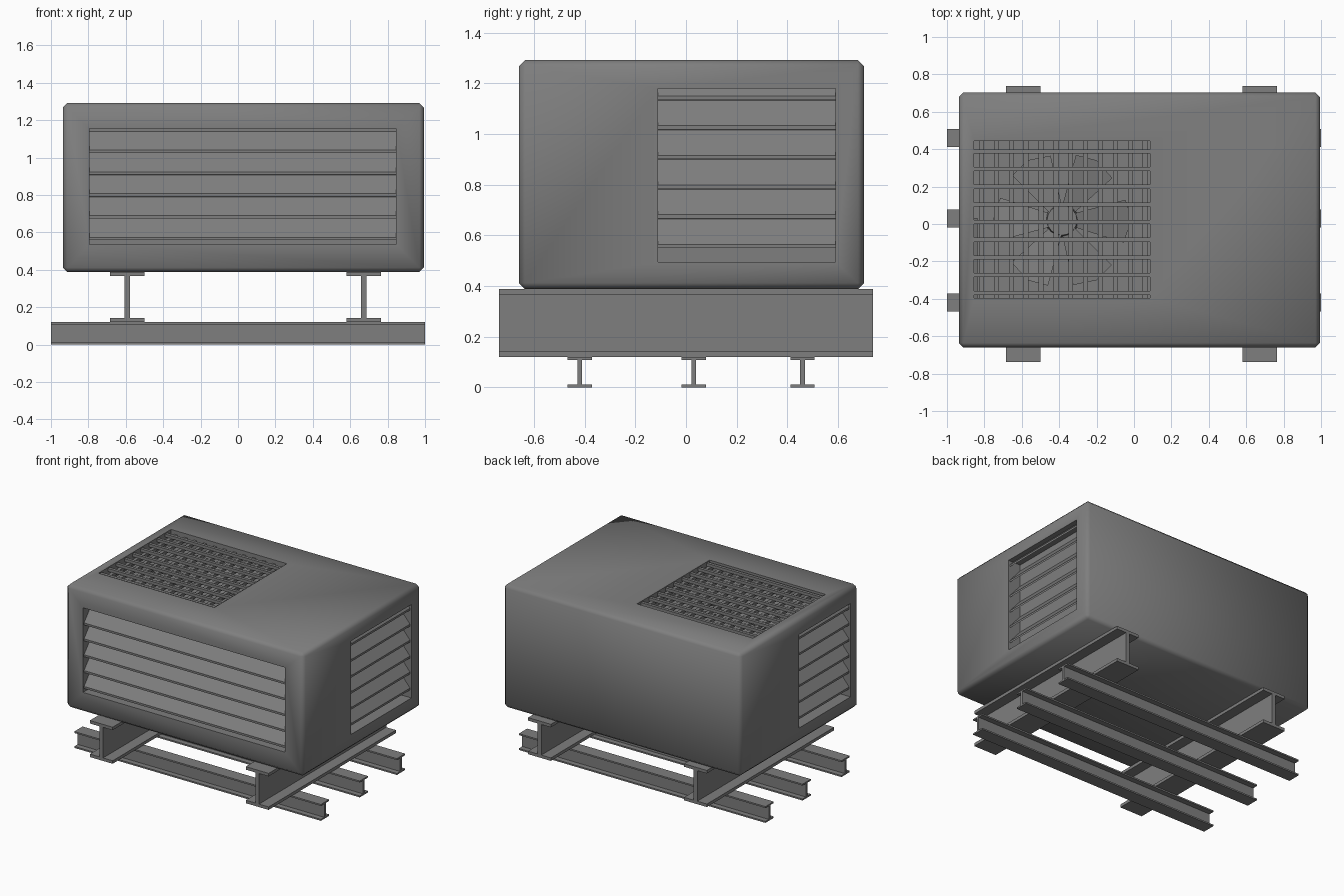
import bpy, bmesh, math
from mathutils import Matrix, Vector

if "Cube" in bpy.data.objects:
    bpy.data.objects.remove(bpy.data.objects["Cube"])

# Dark grey finish shared by all parts
paint = bpy.data.materials.new("dark_grey")
paint.diffuse_color = (0.21, 0.21, 0.21, 1)
paint.use_nodes = True
paint.node_tree.nodes["Principled BSDF"].inputs["Base Color"].default_value = paint.diffuse_color


def make_object(name, bm, matrix=None):
    bmesh.ops.recalc_face_normals(bm, faces=bm.faces)
    if matrix is not None:
        bm.transform(matrix)
    me = bpy.data.meshes.new(name)
    bm.to_mesh(me)
    bm.free()
    me.materials.append(paint)
    ob = bpy.data.objects.new(name, me)
    bpy.context.scene.collection.objects.link(ob)
    return ob


def add_box(bm, lo, hi):
    lo, hi = Vector(lo), Vector(hi)
    m = Matrix.Translation((lo + hi) / 2) @ Matrix.Diagonal((*(hi - lo), 1))
    bmesh.ops.create_cube(bm, size=1, matrix=m)


def add_prism(bm, profile, x0, x1):
    """Extrude a (y, z) profile along x."""
    a, b = [[bm.verts.new((x, y, z)) for y, z in profile] for x in (x0, x1)]
    bm.faces.new(a)
    bm.faces.new(b[::-1])
    n = len(profile)
    for i in range(n):
        j = (i + 1) % n
        bm.faces.new((a[i], b[i], b[j], a[j]))


def i_beam(name, length, width, z0, z1, flange, web, matrix):
    w, s = width / 2, web / 2
    half = [(w, z0), (w, z0 + flange), (s, z0 + flange),
            (s, z1 - flange), (w, z1 - flange), (w, z1)]
    bm = bmesh.new()
    add_prism(bm, half + [(-y, z) for y, z in reversed(half)], -length / 2, length / 2)
    return make_object(name, bm, matrix)


# Housing with chamfered, smooth-shaded edges
X0, X1, Y0, Y1, Z0, Z1 = -0.936, 0.994, -0.66, 0.703, 0.388, 1.292
bm = bmesh.new()
add_box(bm, (X0, Y0, Z0), (X1, Y1, Z1))
bmesh.ops.bevel(bm, geom=bm.edges[:], offset=0.024, segments=1, profile=0.5, affect='EDGES')
housing = make_object("housing", bm)


def cut(lo, hi, matrix=None):
    bm = bmesh.new()
    add_box(bm, lo, hi)
    cutter = make_object("cutter", bm, matrix)
    cutter.hide_render = True
    mod = housing.modifiers.new("opening", 'BOOLEAN')
    mod.operation, mod.solver, mod.object = 'DIFFERENCE', 'EXACT', cutter
    bpy.context.view_layer.objects.active = housing
    bpy.ops.object.modifier_apply(modifier=mod.name)
    bpy.data.objects.remove(cutter)


def louvre_panel(name, u0, u1, z0, z1, lower_edges, matrix):
    """Recess and slats; local x runs across, local y points into the housing."""
    cut((u0, -0.1, z0), (u1, 0.10, z1), matrix)
    bm = bmesh.new()
    for z in lower_edges:
        add_prism(bm, [(0.012, z), (0.012, z + 0.015), (0.098, z + 0.115),
                       (0.098, z + 0.1)], u0 - 0.003, u1 + 0.003)
    make_object(name, bm, matrix)


# Louvred openings: front, right and left
louvre_panel("front_louvres", -0.795, 0.845, 0.535, 1.155,
             [1.025 - 0.1165 * i for i in range(5)], Matrix.Translation((0, Y0, 0)))
side_edges = [1.135 - 0.117 * i for i in range(6)]
louvre_panel("right_louvres", -0.11, 0.59, 0.495, 1.18, side_edges,
             Matrix.Translation((X1, 0, 0)) @ Matrix.Rotation(math.pi / 2, 4, 'Z'))
louvre_panel("left_louvres", -0.03, 0.57, 0.495, 1.18, side_edges,
             Matrix.Translation((X0, 0, 0)) @ Matrix.Rotation(-math.pi / 2, 4, 'Z'))

# Fan well in the roof (clear of the side recesses)
GX0, GX1, GY0, GY1 = -0.855, 0.085, -0.395, 0.445
cut((GX0, GY0, 1.19), (GX1, GY1, 1.4))

# Crossed grille bars
bm = bmesh.new()
for i in range(9):
    y = -0.368 + 0.0945 * i
    add_box(bm, (GX0 - 0.003, y - 0.011, 1.262), (GX1 + 0.003, y + 0.011, 1.284))
for i in range(12):
    x = -0.815 + 0.0795 * i
    add_box(bm, (x - 0.013, GY0 - 0.003, 1.242), (x + 0.013, GY1 + 0.003, 1.264))
make_object("top_grille", bm)

# Fan: hub and pitched blades
centre = Matrix.Translation((-0.385, 0.02, 1.212))
bm = bmesh.new()
bmesh.ops.create_cone(bm, cap_ends=True, segments=16, radius1=0.09, radius2=0.08, depth=0.042)
hub = make_object("fan_hub", bm, centre)
bm = bmesh.new()
for k in range(6):
    turn = Matrix.Rotation(k * math.tau / 6, 4, 'Z')
    outline = [(0.06, -0.035, -0.01), (0.33, -0.12, -0.015), (0.37, 0.0, 0.003),
               (0.34, 0.11, 0.02), (0.06, 0.035, 0.012)]
    low = [bm.verts.new(turn @ Vector(p)) for p in outline]
    high = [bm.verts.new(turn @ (Vector(p) + Vector((0, 0, 0.006)))) for p in outline]
    bm.faces.new(low)
    bm.faces.new(high[::-1])
    for i in range(5):
        j = (i + 1) % 5
        bm.faces.new((low[i], low[j], high[j], high[i]))
make_object("fan_blades", bm, centre)

# Support frame: two deep beams front to back, three slim beams below
for name, x in (("left_bearer", -0.593), ("right_bearer", 0.672)):
    i_beam(name, 1.475, 0.185, 0.12, 0.388, 0.022, 0.03,
           Matrix.Translation((x, 0, 0)) @ Matrix.Rotation(math.pi / 2, 4, 'Z'))
for name, y in (("front_rail", -0.42), ("middle_rail", 0.03), ("rear_rail", 0.46)):
    i_beam(name, 2.0, 0.096, 0.0, 0.12, 0.011, 0.018, Matrix.Translation((0, y, 0)))

# Smooth rounded parts
for ob in (housing, hub):
    bpy.ops.object.select_all(action='DESELECT')
    ob.select_set(True)
    bpy.context.view_layer.objects.active = ob
    bpy.ops.object.shade_smooth_by_angle(angle=math.radians(60))
